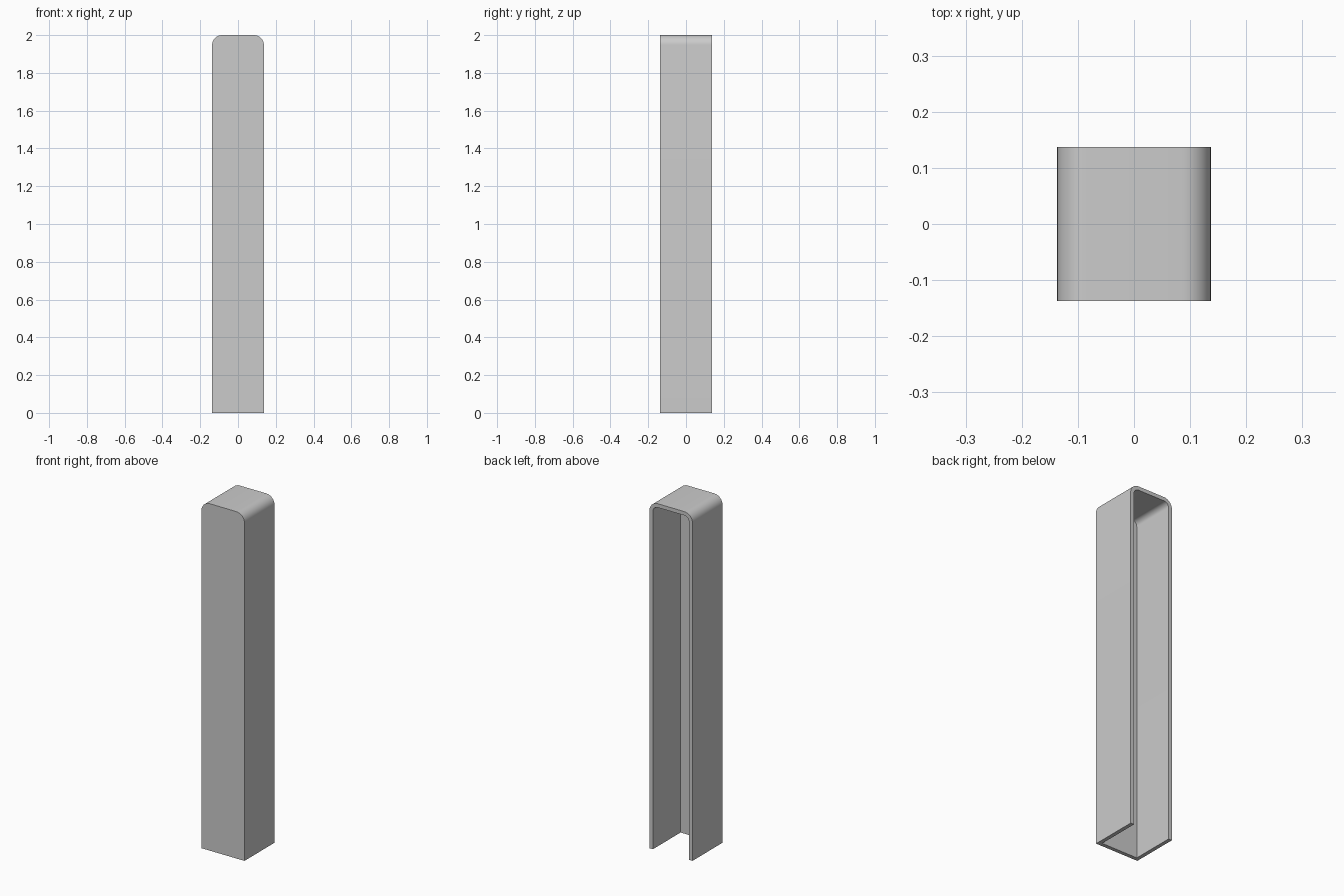
import bpy, bmesh
from math import sin, cos, pi

if "Cube" in bpy.data.objects:
    bpy.data.objects.remove(bpy.data.objects["Cube"])

HALF, HEIGHT, RADIUS, WALL, SEGS = 0.137, 2.0, 0.052, 0.022, 8


def arch(inset):
    """Open-bottomed arch outline (x, z) from left foot to right foot."""
    cx, cz, r = HALF - RADIUS, HEIGHT - RADIUS, RADIUS - inset
    right = [(cx + r * sin(a), cz + r * cos(a))
             for a in (pi / 2 * i / SEGS for i in range(SEGS + 1))]
    right.append((HALF - inset, 0))
    return [(-x, z) for x, z in reversed(right)] + right


bm = bmesh.new()


def ring(inset, y):
    return [bm.verts.new((x, y, z)) for x, z in arch(inset)]


# Outer skin, back rim and inner skin share one chain of arch outlines
rings = [ring(0, -HALF), ring(0, HALF), ring(WALL, HALF), ring(WALL, -HALF + WALL)]
for a, b in zip(rings, rings[1:]):
    for i in range(len(a) - 1):
        bm.faces.new((a[i], a[i + 1], b[i + 1], b[i]))

# Front panel, outside and inside
bm.faces.new(rings[0])
bm.faces.new(rings[-1])

# U-shaped bottom rim; back and bottom stay open
bm.faces.new([r[0] for r in rings] + [r[-1] for r in reversed(rings)])
bmesh.ops.recalc_face_normals(bm, faces=bm.faces)

mesh = bpy.data.meshes.new("post_cover")
bm.to_mesh(mesh)
bm.free()
cover = bpy.data.objects.new("post_cover", mesh)
bpy.context.collection.objects.link(cover)

# Smooth the rounded top corners, keep the other edges crisp
bpy.context.view_layer.objects.active = cover
cover.select_set(True)
bpy.ops.object.shade_smooth_by_angle(angle=pi / 6)
